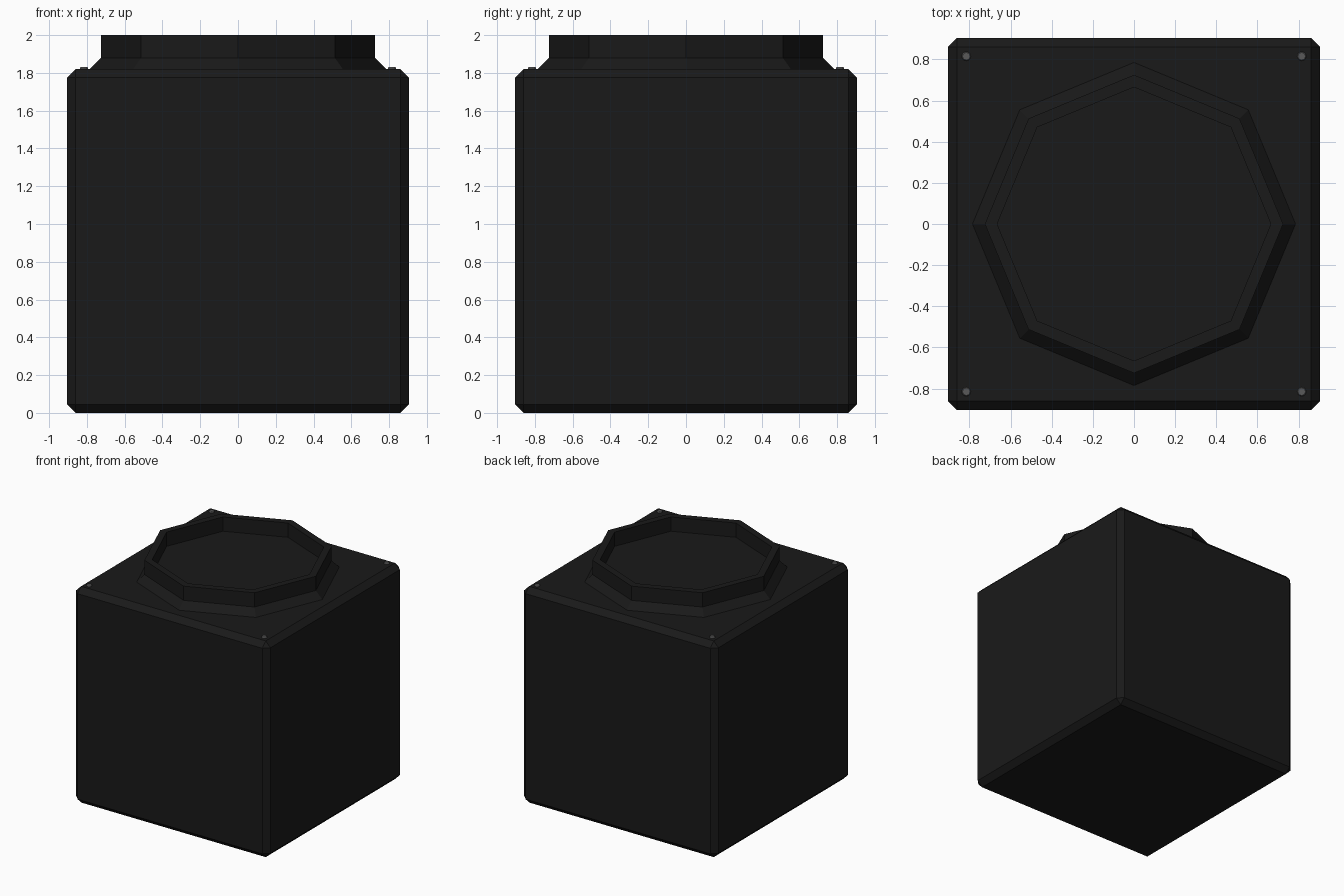
import bpy, bmesh, math

if "Cube" in bpy.data.objects:
    bpy.data.objects.remove(bpy.data.objects["Cube"])

def material(name, v):
    m = bpy.data.materials.new(name)
    m.diffuse_color = (v, v, v, 1)
    m.use_nodes = True
    m.node_tree.nodes["Principled BSDF"].inputs["Base Color"].default_value = m.diffuse_color
    return m

def add_object(name, bm, mat):
    bmesh.ops.recalc_face_normals(bm, faces=bm.faces)
    me = bpy.data.meshes.new(name)
    bm.to_mesh(me)
    bm.free()
    me.materials.append(mat)
    ob = bpy.data.objects.new(name, me)
    bpy.context.collection.objects.link(ob)
    return ob

def lathe(name, profile, sides, mat, location=(0, 0, 0)):
    """Stack (radius, z) rings of a regular polygon; cap both ends."""
    bm = bmesh.new()
    rings = [[bm.verts.new((r * math.cos(2 * math.pi * i / sides),
                            r * math.sin(2 * math.pi * i / sides), z))
              for i in range(sides)] for r, z in profile]
    for a, b in zip(rings, rings[1:]):
        for i in range(sides):
            j = (i + 1) % sides
            bm.faces.new((a[i], a[j], b[j], b[i]))
    bm.faces.new(rings[0])
    bm.faces.new(rings[-1])
    ob = add_object(name, bm, mat)
    ob.location = location
    return ob

black = material("black_plastic", 0.01)
grey = material("grey_metal", 0.1)

# Chamfered box housing
W, H, C = 1.81, 1.82, 0.045
bm = bmesh.new()
bmesh.ops.create_cube(bm, size=1)
for v in bm.verts:
    v.co = (v.co.x * W, v.co.y * W, (v.co.z + 0.5) * H)
bmesh.ops.bevel(bm, geom=bm.edges[:], offset=C, offset_type='OFFSET',
                segments=1, affect='EDGES')
add_object("housing", bm, black)

# Octagonal raised collar with sloped foot and recessed floor
lathe("octagonal_collar",
      [(0.785, H), (0.725, 1.88), (0.725, 2.0), (0.665, 2.0), (0.665, 1.88)],
      8, black)

# Corner screws on the top plate
for sx in (-1, 1):
    for sy in (-1, 1):
        lathe("corner_screw", [(0.022, H - 0.01), (0.022, 1.826), (0.018, 1.832)],
              12, grey, (sx * 0.815, sy * 0.815, 0))
